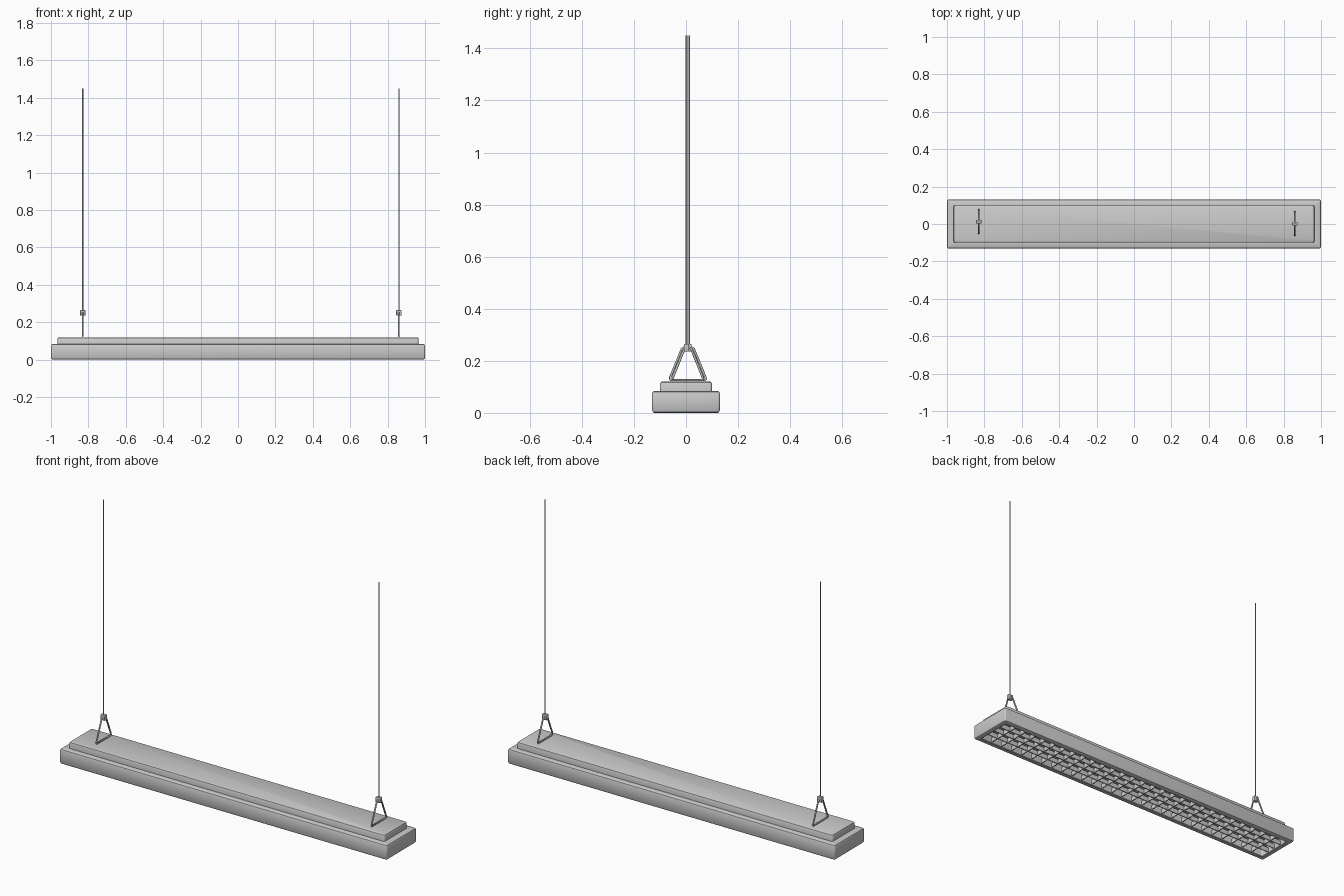
import bpy, bmesh, math
from mathutils import Vector, Matrix

if "Cube" in bpy.data.objects:
    bpy.data.objects.remove(bpy.data.objects["Cube"])


def finish(name, bm, angle=35):
    bmesh.ops.recalc_face_normals(bm, faces=bm.faces)
    me = bpy.data.meshes.new(name)
    bm.to_mesh(me)
    bm.free()
    ob = bpy.data.objects.new(name, me)
    bpy.context.collection.objects.link(ob)
    bpy.context.view_layer.objects.active = ob
    ob.select_set(True)
    bpy.ops.object.shade_smooth_by_angle(angle=math.radians(angle))
    ob.select_set(False)
    return ob


def add_box(bm, centre, size):
    m = Matrix.Translation(centre) @ Matrix.Diagonal((*size, 1))
    return bmesh.ops.create_cube(bm, size=1, matrix=m)["verts"]


def rounded_ring(bm, hx, hy, z, r, seg=4):
    verts = []
    for q, (sx, sy) in enumerate(((1, 1), (-1, 1), (-1, -1), (1, -1))):
        for i in range(seg + 1):
            a = (q + i / seg) * math.pi / 2
            verts.append(bm.verts.new((sx * (hx - r) + r * math.cos(a),
                                       sy * (hy - r) + r * math.sin(a), z)))
    return verts


def tube(name, points, radius, cyclic=False):
    cu = bpy.data.curves.new(name, "CURVE")
    cu.dimensions = "3D"
    cu.bevel_depth = radius
    cu.bevel_resolution = 2
    cu.use_fill_caps = True
    sp = cu.splines.new("POLY")
    sp.points.add(len(points) - 1)
    for p, co in zip(sp.points, points):
        p.co = (*co, 1)
    sp.use_cyclic_u = cyclic
    ob = bpy.data.objects.new(name, cu)
    bpy.context.collection.objects.link(ob)
    return ob


# Stepped housing with an open recess underneath
bm = bmesh.new()
profile = [(0, 0.045), (0.03, 0.045), (0.03, 0.003), (0.027, 0.0), (0.009, 0.0),
           (0.003, 0.003), (0.0, 0.009), (0.0, 0.076), (0.002, 0.081), (0.007, 0.084)]
rings = [rounded_ring(bm, 1 - d, 0.13 - d, z, 0.008) for d, z in profile[1:]]
for hx, hy, z in ((0.965, 0.10, 0.084), (0.965, 0.10, 0.112),
                  (0.963, 0.098, 0.117), (0.958, 0.093, 0.12)):
    rings.append(rounded_ring(bm, hx, hy, z, 0.01))
for a, b in zip(rings, rings[1:]):
    n = len(a)
    for i in range(n):
        bm.faces.new((a[i], a[(i + 1) % n], b[(i + 1) % n], b[i]))
bm.faces.new(rings[0])
bm.faces.new(rings[-1])
finish("housing", bm)

# Louvre grid in the recess
bm = bmesh.new()
rows, cols = 4, 28
for i in range(1, rows):
    add_box(bm, (0, -0.1 + 0.2 * i / rows, 0.018), (1.94, 0.005, 0.026))
for i in range(1, cols):
    add_box(bm, (-0.97 + 1.94 * i / cols, 0, 0.018), (0.005, 0.2, 0.026))
finish("louvre_grid", bm)

# Two hangers: triangular wire loop, clamp and long cable
for side, x, y in (("left", -0.83, 0.012), ("right", 0.86, 0.002)):
    loop = [(x, y - 0.062, 0.130), (x, y - 0.060, 0.126), (x, y + 0.060, 0.126),
            (x, y + 0.064, 0.130), (x, y + 0.062, 0.138), (x, y + 0.018, 0.246),
            (x, y + 0.010, 0.251), (x, y - 0.010, 0.251), (x, y - 0.018, 0.246),
            (x, y - 0.062, 0.138)]
    tube(side + "_hanger_loop", loop, 0.0045, True)
    bm = bmesh.new()
    add_box(bm, (x, y, 0.25), (0.028, 0.02, 0.03))
    bmesh.ops.bevel(bm, geom=bm.edges[:], offset=0.003, segments=2,
                    profile=0.5, affect="EDGES")
    finish(side + "_clamp", bm)
    tube(side + "_cable", [(x, y, 0.25), (x, y, 1.45)], 0.003)
